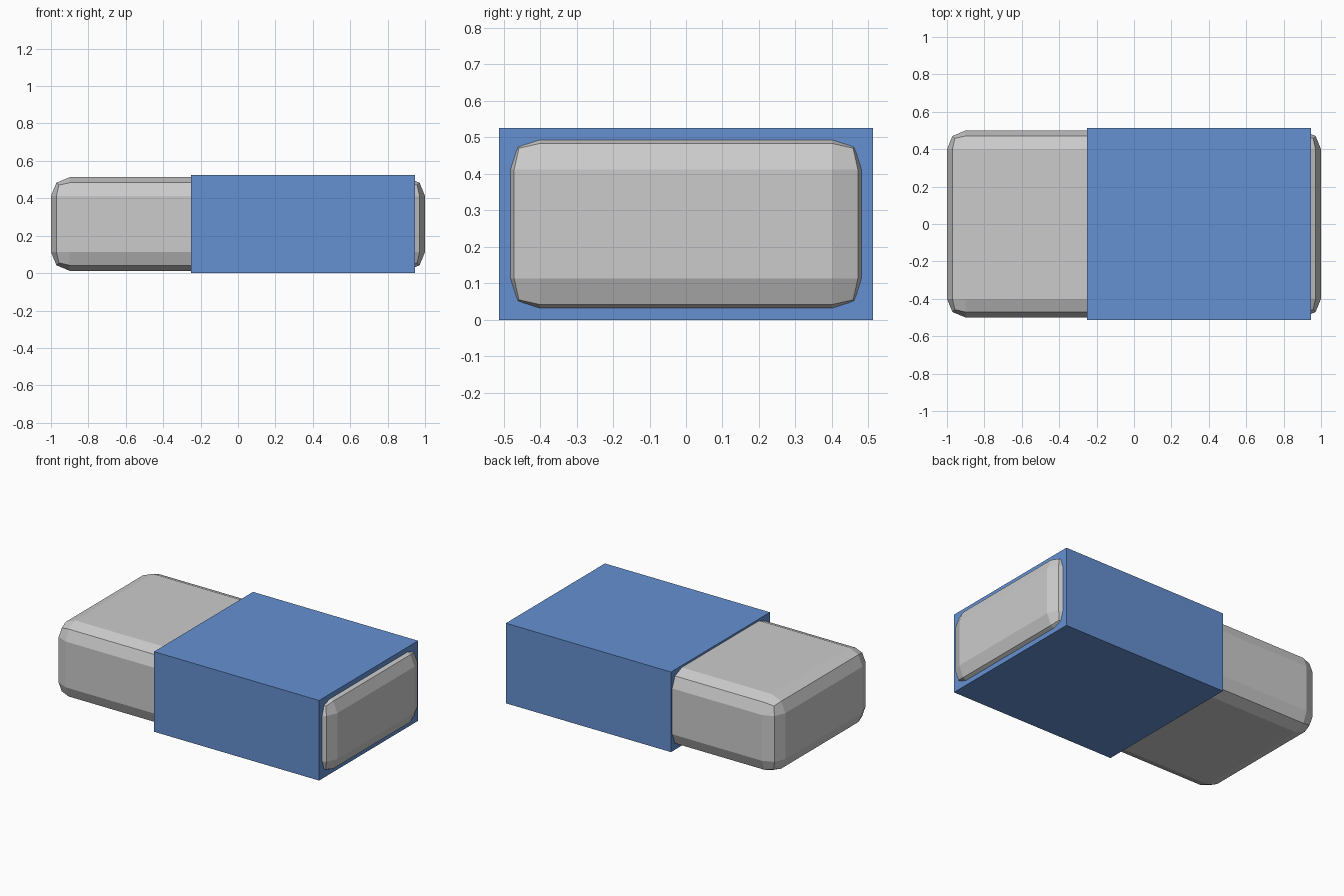
import bpy

if "Cube" in bpy.data.objects:
    bpy.data.objects.remove(bpy.data.objects["Cube"])


def box(name, centre, size):
    bpy.ops.mesh.primitive_cube_add(size=1, location=centre)
    ob = bpy.context.object
    ob.name = name
    ob.scale = size
    bpy.ops.object.transform_apply(location=False, rotation=False, scale=True)
    return ob


MID_Z = 0.2625

# rubber block with faceted rounded edges
block = box("eraser_block", (0, 0, MID_Z), (2.0, 1.0, 0.5))
bevel = block.modifiers.new("rounded_edges", 'BEVEL')
bevel.width = 0.1
bevel.segments = 2
bevel.limit_method = 'NONE'

# cardboard sleeve around the block
x0, x1 = -0.25, 0.947
sleeve = box("sleeve", ((x0 + x1) / 2, 0, MID_Z), (x1 - x0, 1.025, 0.525))
blue = bpy.data.materials.new("sleeve_blue")
blue.diffuse_color = (0.13, 0.28, 0.64, 1)
blue.use_nodes = True
blue.node_tree.nodes["Principled BSDF"].inputs["Base Color"].default_value = blue.diffuse_color
sleeve.data.materials.append(blue)
